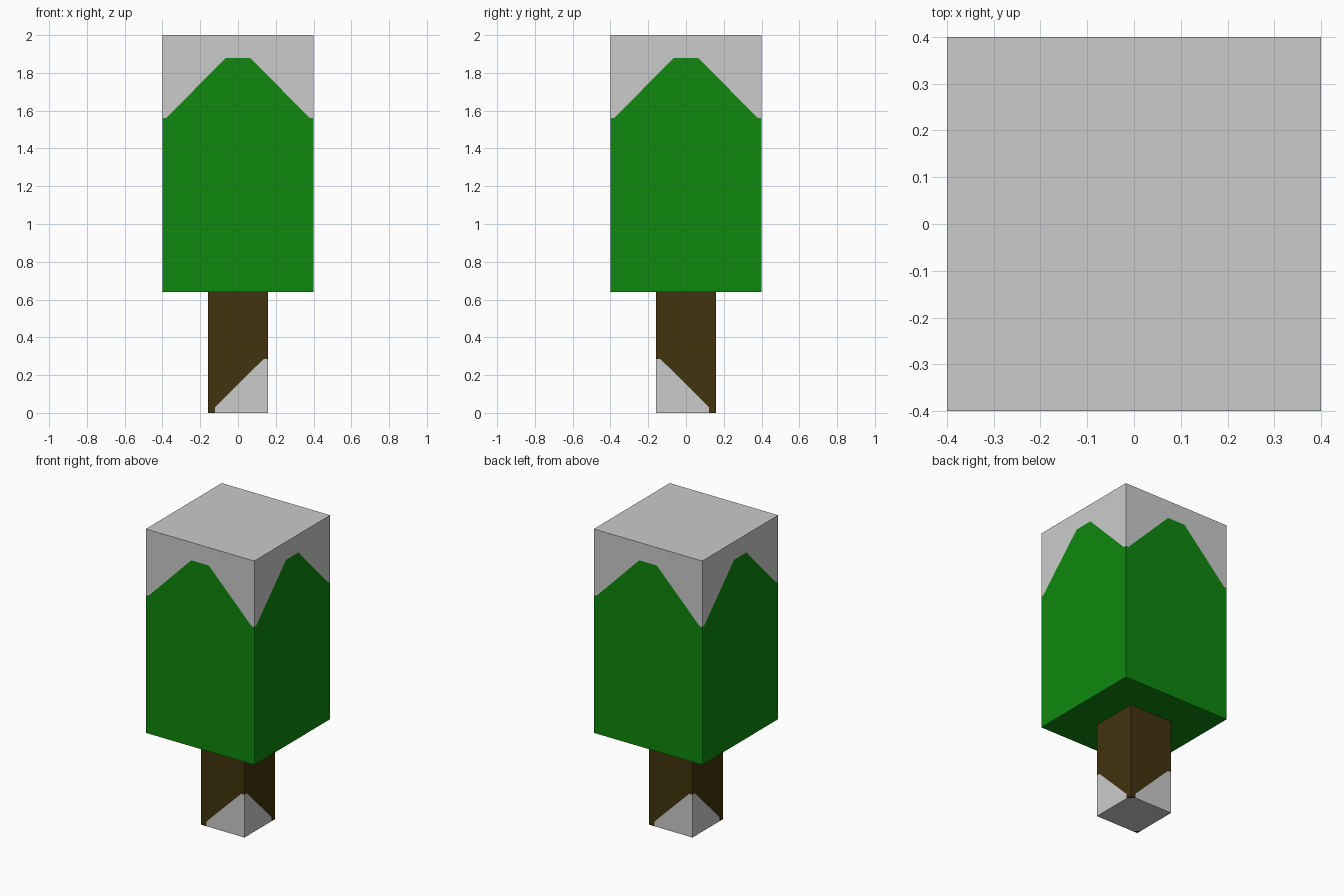
import bpy
import bmesh
import math
from mathutils import Matrix, Vector

if "Cube" in bpy.data.objects:
    bpy.data.objects.remove(bpy.data.objects["Cube"])


def make_material(name, srgb):
    mat = bpy.data.materials.new(name)
    lin = [((c / 255 + 0.055) / 1.055) ** 2.4 if c > 10 else c / 255 / 12.92 for c in srgb]
    mat.diffuse_color = (*lin, 1)
    mat.use_nodes = True
    mat.node_tree.nodes["Principled BSDF"].inputs["Base Color"].default_value = mat.diffuse_color
    return mat


leaf_green = make_material("leaf green", (14, 136, 14))
bark_brown = make_material("bark brown", (66, 51, 14))
pale_grey = make_material("pale grey", (203, 203, 203))


def add_face(bm, points, index):
    face = bm.faces.new([bm.verts.new(p) for p in points])
    face.material_index = index


def add_sides(bm, half, patches, alternate=False):
    """Repeat (u, z) patches on four sides; optionally mirror every second side."""
    for k in range(4):
        turn = Matrix.Rotation(k * math.pi / 2, 3, 'Z')
        s = -1 if alternate and k % 2 else 1
        for index, outline in patches:
            add_face(bm, [turn @ Vector((s * u, -half, z)) for u, z in outline], index)


def finish(bm, name, mats):
    bmesh.ops.remove_doubles(bm, verts=bm.verts, dist=0.0005)
    bmesh.ops.recalc_face_normals(bm, faces=bm.faces)
    mesh = bpy.data.meshes.new(name)
    bm.to_mesh(mesh)
    bm.free()
    for m in mats:
        mesh.materials.append(m)
    bpy.context.collection.objects.link(bpy.data.objects.new(name, mesh))


def square(h, z):
    return [(-h, -h, z), (h, -h, z), (h, h, z), (-h, h, z)]


# Crown: square block with a green gable shape on each side and a grey top
H, LOW, HIGH = 0.40, 0.64, 2.0
gable = [(H, 1.56), (0.38, 1.56), (0.065, 1.88), (-0.065, 1.88), (-0.38, 1.56), (-H, 1.56)]
bm = bmesh.new()
add_sides(bm, H, [
    (0, [(-H, LOW), (H, LOW)] + gable),
    (1, [(H, HIGH), (-H, HIGH)] + gable[::-1]),
])
add_face(bm, square(H, LOW), 0)
add_face(bm, square(H, HIGH), 1)
finish(bm, "crown", [leaf_green, pale_grey])

# Trunk: brown post with a grey diagonal wedge low on each side
T, C = 0.16, 0.122
slope = [(-C, 0), (-C, 0.03), (0.135, 0.285), (T, 0.285)]
bm = bmesh.new()
add_sides(bm, T, [
    (0, [(-T, 0)] + slope + [(T, LOW), (-T, LOW)]),
    (1, [(T, 0)] + slope[::-1]),
], alternate=True)
add_face(bm, square(T, LOW), 0)
# Underside: grey with two small brown corners
add_face(bm, [(-C, -T, 0), (T, -T, 0), (T, C, 0), (C, T, 0), (-T, T, 0), (-T, -C, 0)], 1)
for s in (-1, 1):
    add_face(bm, [(s * T, s * T, 0), (s * C, s * T, 0), (s * T, s * C, 0)], 0)
finish(bm, "trunk", [bark_brown, pale_grey])
